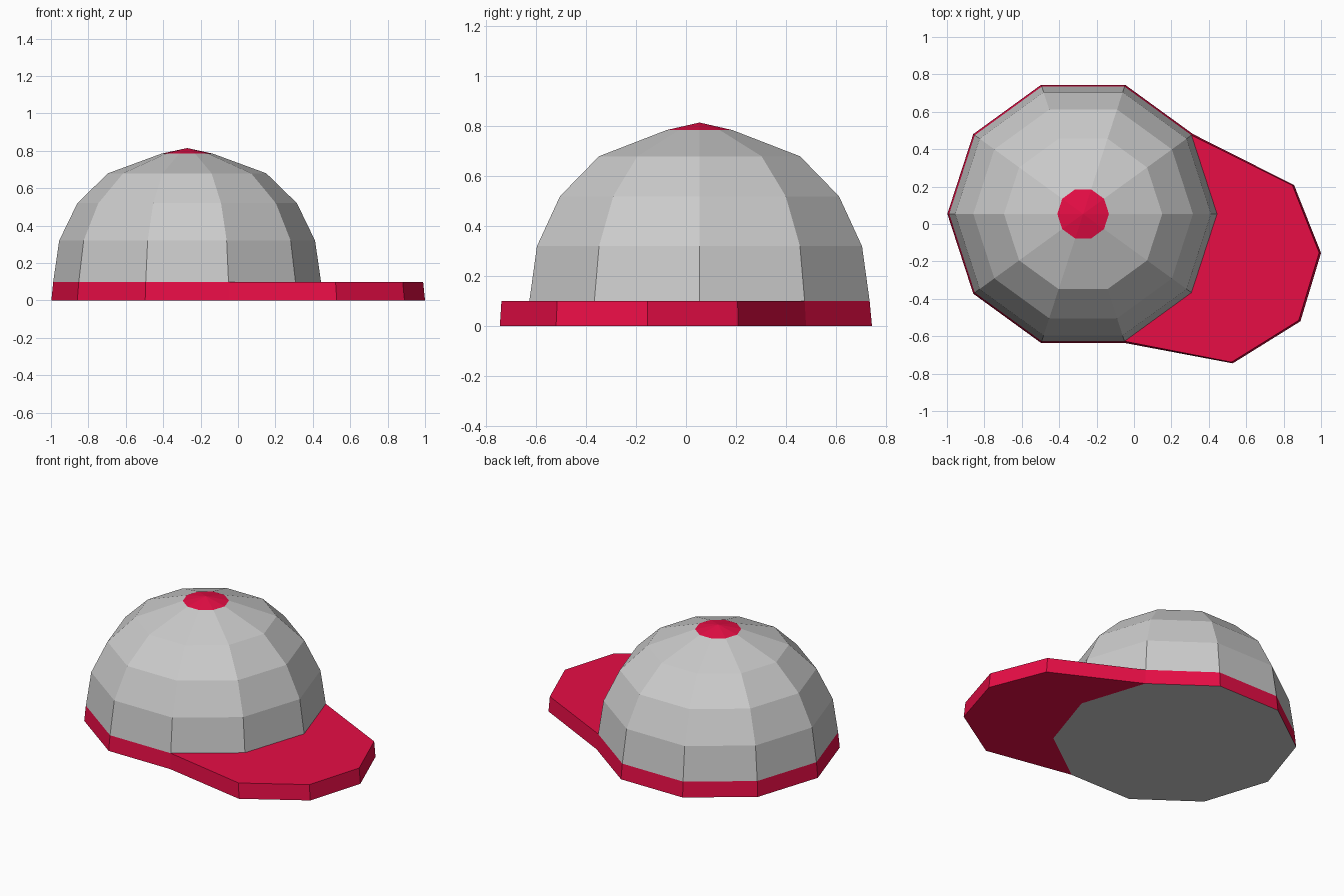
import bpy, bmesh
from math import cos, sin, pi

if "Cube" in bpy.data.objects:
    bpy.data.objects.remove(bpy.data.objects["Cube"])

CX, CY, SIDES, RIM = -0.272, 0.054, 10, 0.1
# (radius, height) from hem to button edge
PROFILE = [(0.726, 0), (0.716, RIM), (0.684, 0.32), (0.587, 0.52), (0.423, 0.68), (0.138, 0.785)]
APEX = (CX, CY, 0.815)

red = bpy.data.materials.new("red_cloth")
red.diffuse_color = (0.8, 0.004, 0.06, 1)
red.use_nodes = True
red.node_tree.nodes["Principled BSDF"].inputs["Base Color"].default_value = red.diffuse_color


def ring(level):
    r, z = PROFILE[level]
    return [(CX + r * cos(2 * pi * i / SIDES), CY + r * sin(2 * pi * i / SIDES), z)
            for i in range(SIDES)]


def wall(lo, hi, steps):
    """Outward quads joining two matching loops."""
    n = len(lo)
    return [(lo[i], lo[(i + 1) % n], hi[(i + 1) % n], hi[i]) for i in steps]


def make(name, polygons, material=None):
    bm = bmesh.new()
    for poly in polygons:
        bm.faces.new([bm.verts.new(p) for p in poly])
    bmesh.ops.remove_doubles(bm, verts=bm.verts[:], dist=1e-5)
    mesh = bpy.data.meshes.new(name)
    bm.to_mesh(mesh)
    bm.free()
    if material:
        mesh.materials.append(material)
    obj = bpy.data.objects.new(name, mesh)
    bpy.context.collection.objects.link(obj)
    return obj


rings = [ring(i) for i in range(len(PROFILE))]

# Grey panelled crown and flat underside
crown = []
for lo, hi in zip(rings[1:], rings[2:]):
    crown += wall(lo, hi, range(SIDES))
make("crown", crown)
make("underside", [rings[0][::-1]])

# Red button on top
tip = rings[-1]
make("top_button", [(tip[i], tip[(i + 1) % SIDES], APEX) for i in range(SIDES)], red)

# Red hem band on the sides without the brim
make("hem_band", wall(rings[0], rings[1], range(1, 8)), red)

# Brim, swung toward +x, sharing three crown sides
outer = [(0.528, -0.745), (0.89, -0.52), (1.0, -0.155), (0.856, 0.208)]


def brim_loop(level, scale):
    inner = rings[level]
    edge = [(CX + (x - CX) * scale, CY + (y - CY) * scale, PROFILE[level][1]) for x, y in outer]
    return [inner[8]] + edge + [inner[1], inner[0], inner[9]]


low, high = brim_loop(0, 1.0), brim_loop(1, 0.992)
make("brim", [high, low[::-1]] + wall(low, high, range(5)), red)
